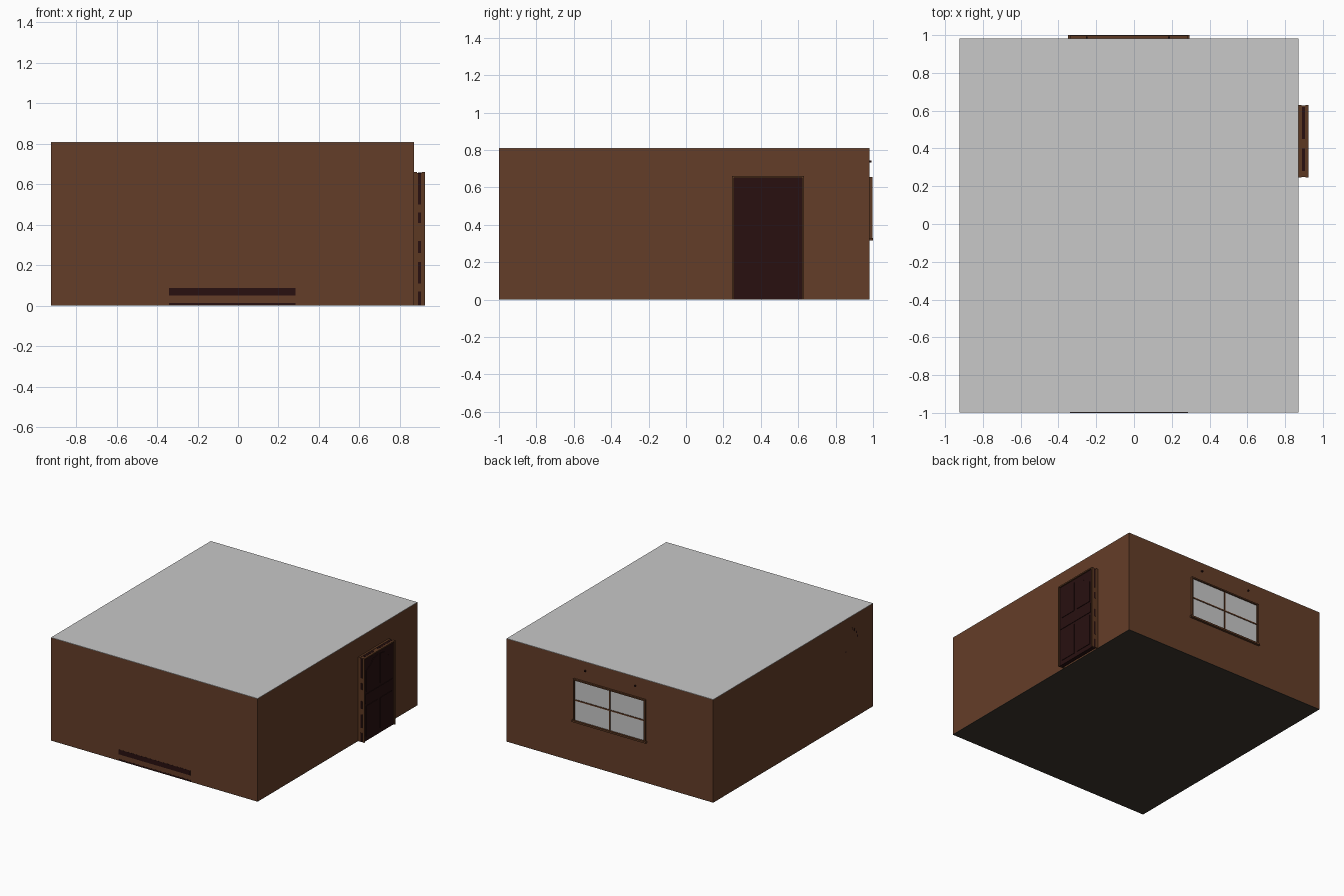
import bpy, bmesh, math
from mathutils import Vector

if "Cube" in bpy.data.objects:
    bpy.data.objects.remove(bpy.data.objects["Cube"])


def srgb(r, g, b):
    f = lambda c: c / 12.92 if c <= 0.04045 else ((c + 0.055) / 1.055) ** 2.4
    return tuple(f(v / 255) for v in (r, g, b)) + (1.0,)


def material(name, rgb):
    m = bpy.data.materials.new(name)
    m.diffuse_color = srgb(*rgb)
    m.use_nodes = True
    m.node_tree.nodes["Principled BSDF"].inputs["Base Color"].default_value = m.diffuse_color
    return m


WALL = material("brown wall", (100, 61, 40))
TRIM = material("trim brown", (92, 56, 34))
DARK = material("dark wood", (40, 16, 16))
GREY = material("pale grey", (200, 200, 200))
FLOOR = material("floor charcoal", (60, 54, 46))


def finish(name, bm, mat):
    me = bpy.data.meshes.new(name)
    bmesh.ops.recalc_face_normals(bm, faces=bm.faces)
    bm.to_mesh(me)
    bm.free()
    me.materials.append(mat)
    ob = bpy.data.objects.new(name, me)
    bpy.context.collection.objects.link(ob)
    return ob


def boxes(name, mat, *specs):
    """Each spec is (x0, x1, y0, y1, z0, z1)."""
    bm = bmesh.new()
    for x0, x1, y0, y1, z0, z1 in specs:
        vs = bmesh.ops.create_cube(bm, size=1)["verts"]
        for v in vs:
            v.co = Vector((x0 if v.co.x < 0 else x1,
                           y0 if v.co.y < 0 else y1,
                           z0 if v.co.z < 0 else z1))
    return finish(name, bm, mat)


def plate(name, mat, outline, x0, x1):
    """Outline in the y-z plane, extruded along x."""
    bm = bmesh.new()
    face = bm.faces.new([bm.verts.new((x0, y, z)) for y, z in outline])
    ext = bmesh.ops.extrude_face_region(bm, geom=[face])["geom"]
    for v in ext:
        if isinstance(v, bmesh.types.BMVert):
            v.co.x = x1
    return finish(name, bm, mat)


# room shell
X0, X1, Y0, Y1, H, T = -0.924, 0.87, -0.999, 0.982, 0.81, 0.006
boxes("floor", FLOOR, (X0, X1, Y0, Y1, 0, 0.003))
boxes("ceiling", GREY, (X0, X1, Y0, Y1, H - 0.003, H))
boxes("front_wall", WALL, (X0, X1, Y0, Y0 + T, 0.003, H - 0.003))
boxes("back_wall", WALL, (X0, X1, Y1 - T, Y1, 0.003, H - 0.003))
boxes("left_wall", WALL, (X0, X0 + T, Y0 + T, Y1 - T, 0.003, H - 0.003))
boxes("right_wall", WALL, (X1 - T, X1, Y0 + T, Y1 - T, 0.003, H - 0.003))

# dark strips low on the front wall
boxes("front_strips", DARK,
      (-0.34, 0.285, -1.0, Y0 + 0.002, 0.05, 0.088),
      (-0.34, 0.285, -1.0, Y0 + 0.002, 0.003, 0.013))

# back window: panes, frame, glazing bars, sill
wx0, wx1, wz0, wz1 = -0.34, 0.285, 0.33, 0.655
wc, wm, f = (wx0 + wx1) / 2, 0.488, 0.010
boxes("window_panes", GREY, (wx0 + f, wx1 - f, Y1 - 0.002, Y1 + 0.003, wz0, wz1 - f))
boxes("window_frame", TRIM,
      (wx0, wx0 + f, Y1, 0.997, wz0, wz1),
      (wx1 - f, wx1, Y1, 0.997, wz0, wz1),
      (wx0, wx1, Y1, 0.997, wz1 - f, wz1))
boxes("window_bars", TRIM,
      (wc - 0.005, wc + 0.005, Y1, 0.989, wz0, wz1 - f),
      (wx0 + f, wx1 - f, Y1, 0.989, wm - 0.005, wm + 0.005))
boxes("window_sill", TRIM, (-0.35, 0.295, Y1, 1.0, 0.316, wz0))

# curtain rod bracket ends above the window
boxes("curtain_brackets", DARK,
      *[(x - 0.005, x + 0.005, Y1 - 0.002, 0.993, 0.734, 0.744) for x in (0.185, -0.25)])

# door casing: paired casings with a narrower jamb between them
ya, yb, zt, w = 0.247, 0.63, 0.66, 0.010
casing, jamb = [], []
for x0, x1, inset, out in ((X1, 0.886, 0, casing), (0.908, 0.925, 0, casing),
                           (0.886, 0.908, 0.003, jamb)):
    out += [(x0, x1, ya + inset, ya + w, 0, zt - inset),
            (x0, x1, yb - w, yb - inset, 0, zt - inset),
            (x0, x1, ya + w, yb - w, zt - w, zt - inset)]
boxes("door_casing", TRIM, *casing)
boxes("door_jamb", TRIM, *jamb)
slots = ((0.0, 0.07), (0.11, 0.215), (0.26, 0.32), (0.41, 0.46), (0.5, 0.655))
boxes("jamb_slots", DARK,
      *[(0.889, 0.905, y, y + 0.002, a, b) for a, b in slots
        for y in (ya + 0.0015, yb - 0.0035)],
      *[(0.889, 0.905, a, b, zt - 0.004, zt - 0.001) for a, b in ((0.28, 0.40), (0.45, 0.62))])

# door leaf with four raised panels and a middle rail
boxes("door_leaf", DARK, (0.885, 0.915, ya + w, yb - w, 0.0, zt - w))
boxes("door_rail", DARK, (0.914, 0.919, 0.268, 0.608, 0.297, 0.368))
mid = (ya + yb) / 2
for side, tag in ((-1, "front"), (1, "back")):
    inner, outer = mid + side * 0.016, mid + side * 0.158
    plate(f"door_lower_panel_{tag}", DARK,
          [(inner, 0.035), (outer, 0.035), (outer, 0.275), (inner, 0.275)], 0.914, 0.919)
    plate(f"door_upper_panel_{tag}", DARK,
          [(inner, 0.39), (outer, 0.39), (outer, 0.555),
           (mid + side * 0.11, 0.575), (mid + side * 0.07, 0.615), (inner, 0.625)],
          0.914, 0.919)

# small dark traces of a wall ornament on the left wall
marks = []
for i in range(4):
    t = math.radians(15 + 20 * i)
    y, z = -0.72 - 0.09 * math.sin(t), 0.60 + 0.11 * math.cos(t)
    marks.append((-0.925, X0 + 0.002, y - 0.004, y + 0.004, z - 0.009, z + 0.009))
marks.append((-0.925, X0 + 0.002, -0.672, -0.66, 0.548, 0.558))
boxes("wall_ornament_marks", DARK, *marks)
